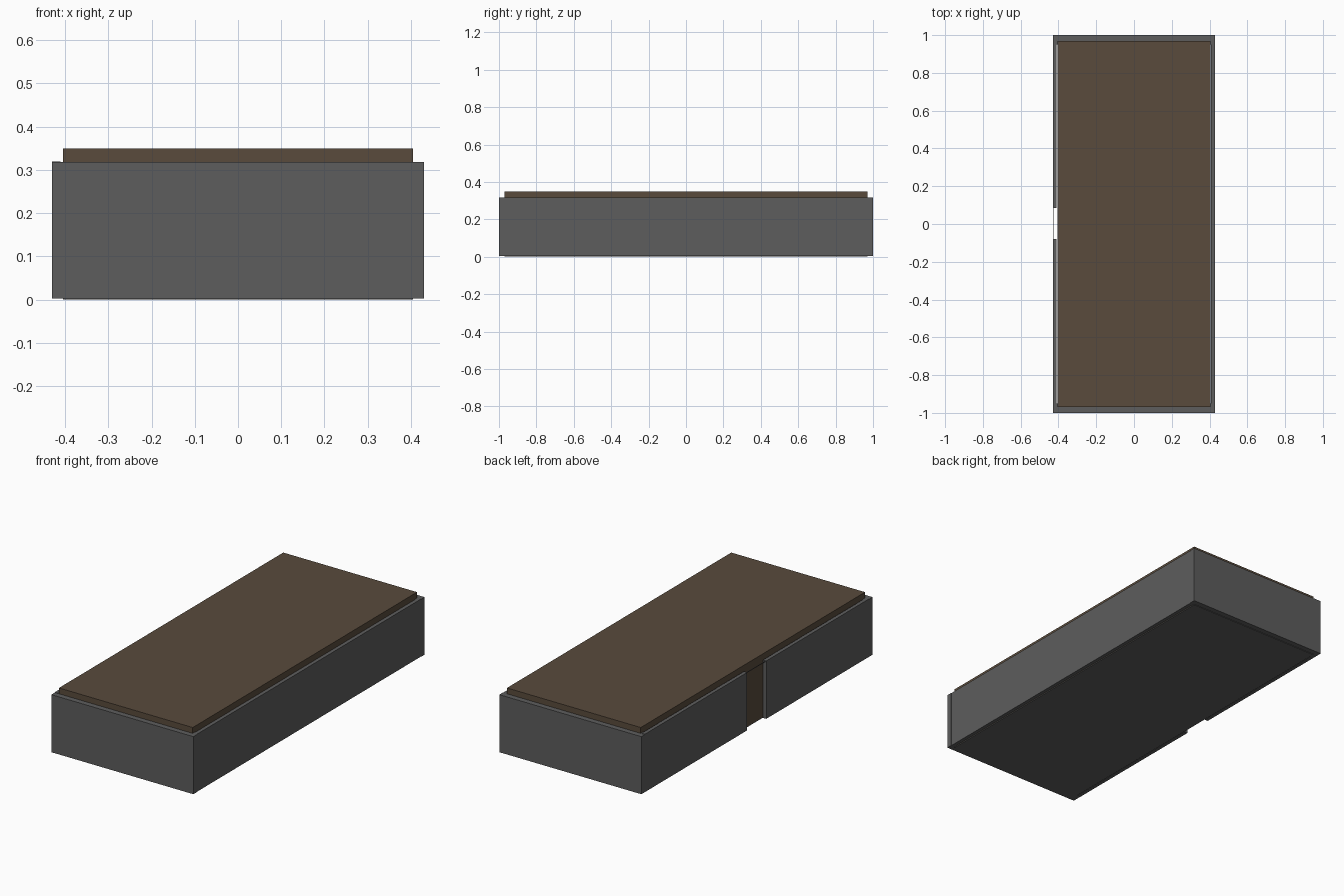
import bpy

if "Cube" in bpy.data.objects:
    bpy.data.objects.remove(bpy.data.objects["Cube"])


def box(name, x, y, z, mat=None):
    """Box from (min, max) ranges on each axis."""
    bpy.ops.mesh.primitive_cube_add(size=1)
    ob = bpy.context.object
    ob.name = name
    ob.location = [(r[0] + r[1]) / 2 for r in (x, y, z)]
    ob.scale = [r[1] - r[0] for r in (x, y, z)]
    bpy.ops.object.transform_apply(location=True, rotation=False, scale=True)
    if mat:
        ob.data.materials.append(mat)
    return ob


brown = bpy.data.materials.new("dark_brown")
brown.diffuse_color = (0.10, 0.07, 0.045, 1)
brown.use_nodes = True
brown.node_tree.nodes["Principled BSDF"].inputs["Base Color"].default_value = brown.diffuse_color
dark = bpy.data.materials.new("dark_grey")
dark.diffuse_color = (0.11, 0.11, 0.11, 1)
dark.use_nodes = True
dark.node_tree.nodes["Principled BSDF"].inputs["Base Color"].default_value = dark.diffuse_color

WALL_Z = (0.003, 0.318)

# Brown filling slab on a thin grey base plate
box("filling", (-0.405, 0.405), (-0.97, 0.97), (0.004, 0.35), brown)
box("base_plate", (-0.405, 0.405), (-0.97, 0.97), (0, 0.004), dark)

# End walls, with small corner tabs
for name, s in (("front", -1), ("back", 1)):
    box(name + "_wall", (-0.43, 0.43), sorted((s * 0.97, s * 1.0)), WALL_Z, dark)
    for side, sx in (("left", -1), ("right", 1)):
        box(f"{name}_{side}_tab", sorted((sx * 0.405, sx * 0.411)),
            sorted((s * 0.95, s * 0.97)), WALL_Z, dark)

# Right wall in one piece
box("right_wall", (0.408, 0.428), (-0.97, 0.97), WALL_Z, dark)

# Left wall in two pieces with an opening, bridged by a thin strip
box("left_wall_front", (-0.43, -0.41), (-0.97, -0.08), (0.003, 0.32), dark)
box("left_wall_back", (-0.43, -0.41), (0.085, 0.97), (0.003, 0.32), dark)
box("opening_strip", (-0.426, -0.423), (-0.08, 0.085), (0.315, 0.318), dark)
